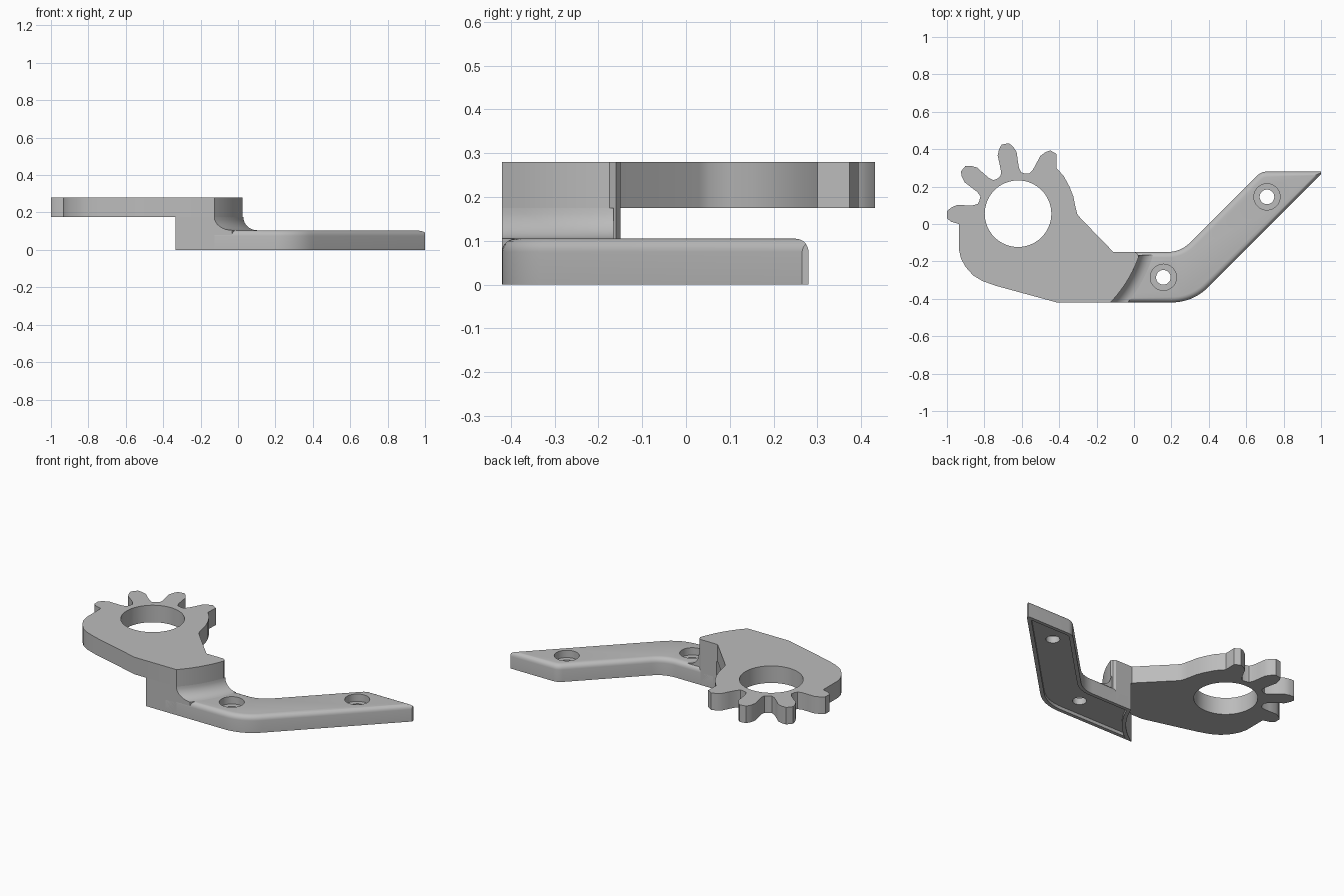
import bpy, bmesh, math
from mathutils import Vector

if "Cube" in bpy.data.objects:
    bpy.data.objects.remove(bpy.data.objects["Cube"], do_unlink=True)

grey = bpy.data.materials.new("plain_grey")
grey.use_nodes = True
COLOUR = (0.5, 0.5, 0.5, 1)
grey.diffuse_color = COLOUR
grey.node_tree.nodes["Principled BSDF"].inputs["Base Color"].default_value = COLOUR

HUB = Vector((-0.62, 0.055))
Z_ARM, Z_STEP, Z_TOP = 0.105, 0.175, 0.28
FRONT, BACK = -0.42, -0.15
R_IN, R_OUT = 0.555, 0.685


def make_object(name, bm):
    bmesh.ops.recalc_face_normals(bm, faces=bm.faces)
    mesh = bpy.data.meshes.new(name)
    bm.to_mesh(mesh)
    bm.free()
    mesh.materials.append(grey)
    obj = bpy.data.objects.new(name, mesh)
    bpy.context.collection.objects.link(obj)
    return obj


def prism(outline, z0, z1):
    bm = bmesh.new()
    face = bm.faces.new([bm.verts.new((p[0], p[1], z0)) for p in outline])
    ext = bmesh.ops.extrude_face_region(bm, geom=[face])
    for v in ext["geom"]:
        if isinstance(v, bmesh.types.BMVert):
            v.co.z = z1
    bmesh.ops.recalc_face_normals(bm, faces=bm.faces)
    return bm


def circle(centre, r, n=48):
    return [(centre[0] + r * math.cos(math.tau * i / n),
             centre[1] + r * math.sin(math.tau * i / n)) for i in range(n)]


def cut(obj, outline, z0, z1):
    """Subtract a prism and bake the result."""
    cutter = make_object("cutter", prism(outline, z0, z1))
    cutter.hide_render = True
    mod = obj.modifiers.new("cut", "BOOLEAN")
    mod.operation, mod.solver, mod.object = "DIFFERENCE", "EXACT", cutter
    dg = bpy.context.evaluated_depsgraph_get()
    baked = bpy.data.meshes.new_from_object(obj.evaluated_get(dg))
    obj.modifiers.clear()
    obj.data = baked
    bpy.data.objects.remove(cutter, do_unlink=True)


def hub_arc(r, y0, y1, n=16):
    """Arc about the hub, stepped along y."""
    ys = [y0 + (y1 - y0) * i / n for i in range(n + 1)]
    return [(HUB.x + math.sqrt(r * r - (y - HUB.y) ** 2), y) for y in ys]


def rounded(before, corner, after, length, n=10):
    a, c, b = Vector(before), Vector(corner), Vector(after)
    p, q = c + (a - c).normalized() * length, c + (b - c).normalized() * length
    ts = [i / n for i in range(n + 1)]
    return [tuple(p * (1 - t) ** 2 + c * 2 * t * (1 - t) + q * t * t) for t in ts]


def inset(poly, d):
    """Offset a counter-clockwise outline inwards."""
    pts = [Vector(p) for p in poly]
    result = []
    for i, p in enumerate(pts):
        e1 = (p - pts[i - 1]).normalized()
        e2 = (pts[(i + 1) % len(pts)] - p).normalized()
        n1, n2 = Vector((-e1.y, e1.x)), Vector((-e2.y, e2.x))
        result.append(tuple(p + (n1 + n2) * d / (1 + n1.dot(n2))))
    return result


# Toothed plate: four teeth around the hub, then the solid body
half_tooth = [(-20, 0.218), (-14.5, 0.222), (-11.5, 0.245), (-10, 0.285),
              (-9, 0.33), (-6, 0.36), (-3, 0.38)]
tooth = half_tooth + [(-a, r) for a, r in reversed(half_tooth[1:])]


def polar(angle, r):
    a = math.radians(angle)
    return (HUB.x + r * math.cos(a), HUB.y + r * math.sin(a))


teeth = [polar(60 + 40.3 * k + a, r) for k in range(4) for a, r in tooth]
teeth = teeth[6:-4]
nose = hub_arc(R_OUT, FRONT, -0.175) + [(0.02, -0.16), (0.005, BACK)]
neck = [(-0.11, BACK), (-0.285, 0.03), (-0.303, 0.053), (-0.315, 0.1),
        (-0.325, 0.15), (-0.345, 0.2), (-0.375, 0.255), (-0.415, 0.3)]
belly = [(-0.935, 0), (-0.935, -0.14), (-0.925, -0.185), (-0.9, -0.23),
         (-0.86, -0.275), (-0.81, -0.305), (-0.74, -0.33), (-0.41, FRONT)]
plate = make_object("toothed_plate", prism(nose + neck + teeth + belly, Z_STEP, Z_TOP))
cut(plate, circle(HUB, 0.178, 64), 0.1, 0.4)

# Step block joining plate and arm, with a concave end under the plate
inner = hub_arc(R_IN, BACK, FRONT)
block = make_object("step_block", prism(inner + nose, 0, Z_STEP))

# Bent mounting arm with rounded upper edges
tip, heel = (1.015, 0.28), (0.68, 0.28)
outer_bend, inner_bend = (0.315, FRONT), (0.25, BACK)
bends = (rounded((0, FRONT), outer_bend, tip, 0.12) + [tip]
         + rounded(tip, heel, inner_bend, 0.03, 5)
         + rounded(heel, inner_bend, (0, BACK), 0.075))
bm = prism([(-0.2, FRONT)] + bends + [(-0.08, BACK)], 0, Z_ARM)
top_edges = [e for e in bm.edges if all(v.co.z > 0.1 for v in e.verts)]
bmesh.ops.bevel(bm, geom=top_edges, offset=0.03, segments=5, profile=0.5,
                affect="EDGES", clamp_overlap=False)
bmesh.ops.bisect_plane(bm, geom=bm.verts[:] + bm.edges[:] + bm.faces[:],
                       plane_co=(1, 0, 0), plane_no=(1, 0, 0), clear_outer=True)
bmesh.ops.holes_fill(bm, edges=[e for e in bm.edges if e.is_boundary], sides=0)
arm = make_object("mounting_arm", bm)

# Shallow recess under the arm and block
recess = inset(inner + bends, 0.022)
for part in (arm, block):
    cut(part, recess, -0.05, 0.02)

# Counterbored screw holes
for centre in ((0.157, -0.285), (0.711, 0.145)):
    cut(arm, circle(centre, 0.07), 0.06, 0.2)
    cut(arm, circle(centre, 0.039), -0.1, 0.2)

# Concave fillet between the step wall and the arm
bm = bmesh.new()
r_fil = Z_STEP - Z_ARM
profile = [(R_OUT - 0.03, 0.08), (R_OUT - 0.03, Z_STEP)]
for i in range(9):
    a = math.pi / 2 * i / 8
    profile.append((R_OUT + r_fil * (1 - math.cos(a)), Z_STEP - r_fil * math.sin(a)))
profile.append((R_OUT + r_fil, 0.08))
rails = [[bm.verts.new((x, y, z)) for x, y in hub_arc(r, FRONT, -0.165)]
         for r, z in profile]
for a, b in zip(rails, rails[1:] + rails[:1]):
    for j in range(len(a) - 1):
        bm.faces.new((a[j], a[j + 1], b[j + 1], b[j]))
for end in (0, -1):
    bm.faces.new([rail[end] for rail in rails])
fillet = make_object("step_fillet", bm)

# Smooth curved walls, keep edges crisp
bpy.ops.object.select_all(action="DESELECT")
for obj in (plate, block, arm, fillet):
    obj.select_set(True)
bpy.context.view_layer.objects.active = plate
bpy.ops.object.shade_smooth_by_angle(angle=math.radians(30))
